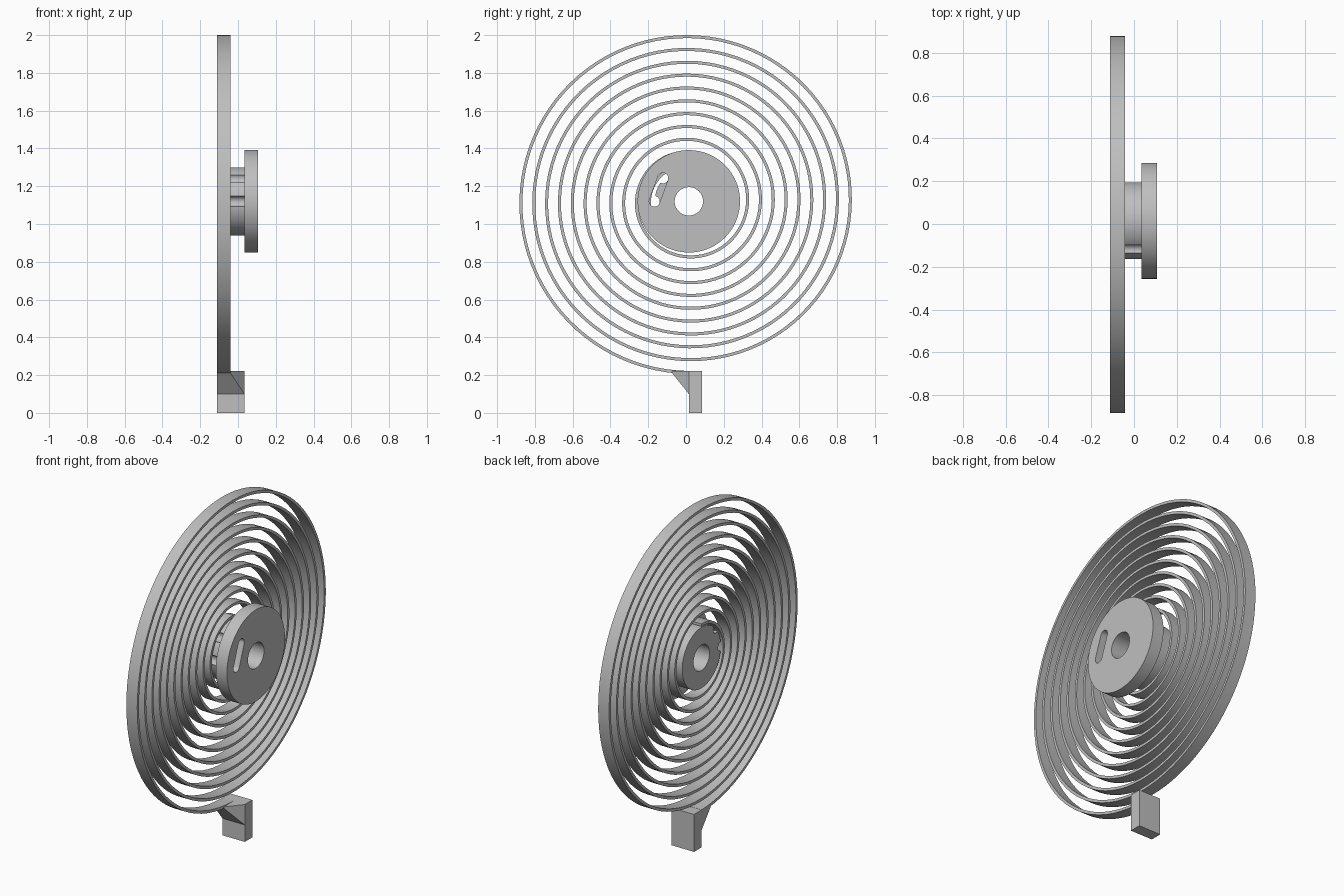
import bpy, bmesh, math
from mathutils import Vector

cube = bpy.data.objects.get("Cube")
if cube:
    bpy.data.objects.remove(cube, do_unlink=True)

grey = bpy.data.materials.new("plain grey")
grey.use_nodes = True
grey.diffuse_color = (0.52, 0.52, 0.52, 1)
grey.node_tree.nodes["Principled BSDF"].inputs["Base Color"].default_value = grey.diffuse_color

CY, CZ = 0.015, 1.12               # spindle axis, running along x
BACK, STEP, SEAT, FRONT = -0.112, -0.041, 0.034, 0.107
PIN_R = 0.028
PINS = [(-0.167, 1.12), (-0.122, 1.243)]


def make_object(name, bm):
    bmesh.ops.recalc_face_normals(bm, faces=bm.faces)
    mesh = bpy.data.meshes.new(name)
    bm.to_mesh(mesh)
    bm.free()
    obj = bpy.data.objects.new(name, mesh)
    bpy.context.collection.objects.link(obj)
    mesh.materials.append(grey)
    return obj


def prism(name, outline, x0, x1):
    """Extrude a (y, z) outline along x."""
    bm = bmesh.new()
    face = bm.faces.new([bm.verts.new((x0, y, z)) for y, z in outline])
    moved = bmesh.ops.extrude_face_region(bm, geom=[face])["geom"]
    verts = [v for v in moved if isinstance(v, bmesh.types.BMVert)]
    bmesh.ops.translate(bm, verts=verts, vec=(x1 - x0, 0, 0))
    return make_object(name, bm)


def arc(y, z, r, start=0, sweep=math.tau, n=96):
    count = n if sweep == math.tau else n + 1
    return [(y + r * math.cos(start + sweep * i / n),
             z + r * math.sin(start + sweep * i / n)) for i in range(count)]


def select_only(obj):
    bpy.ops.object.select_all(action='DESELECT')
    obj.select_set(True)
    bpy.context.view_layer.objects.active = obj


def cut(obj, outline):
    cutter = prism("cutter", outline, -1, 1)
    cutter.hide_render = True
    mod = obj.modifiers.new("cut", 'BOOLEAN')
    mod.operation, mod.solver, mod.object = 'DIFFERENCE', 'EXACT', cutter
    select_only(obj)
    bpy.ops.object.modifier_apply(modifier=mod.name)
    bpy.data.objects.remove(cutter, do_unlink=True)


def smooth(obj):
    select_only(obj)
    bpy.ops.object.shade_smooth_by_angle(angle=math.radians(30))


# Hub with bore and two pin grooves in its rim
bore = arc(CY, CZ, 0.075, n=64)
hub = prism("hub", arc(CY, CZ, 0.18), BACK, SEAT)
cut(hub, bore)
for y, z in PINS:
    cut(hub, arc(y, z, PIN_R, n=32))

# Flange disc with bore and straight slot
flange = prism("flange_disc", arc(CY, CZ, 0.271), SEAT, FRONT)
cut(flange, bore)
(ay, az), (by, bz) = PINS
lean = math.atan2(bz - az, by - ay)
slot = (arc(by, bz, PIN_R, lean - math.pi / 2, math.pi, 16)
        + arc(ay, az, PIN_R, lean + math.pi / 2, math.pi, 16))
cut(flange, slot)

# Flat spiral spring, ending at the bottom
TURNS, PITCH, END_R, THICK = 10.5, 0.068, 0.914, 0.016
steps = int(TURNS * 96)
bm = bmesh.new()
rings = []
for i in range(steps + 1):
    back = TURNS * (1 - i / steps)
    a = -math.pi / 2 - back * math.tau
    r = END_R - PITCH * back
    rings.append([bm.verts.new((x, CY + q * math.cos(a), CZ + q * math.sin(a)))
                  for x, q in ((BACK, r), (STEP, r), (STEP, r - THICK), (BACK, r - THICK))])
for p, q in zip(rings, rings[1:]):
    for k in range(4):
        m = (k + 1) % 4
        bm.faces.new((p[k], p[m], q[m], q[k]))
bm.faces.new(rings[0])
bm.faces.new(rings[-1])
spring = make_object("spiral_spring", bm)

# Anchor block under the spring end
prism("anchor_block", [(CY, 0), (0.085, 0), (0.085, 0.221), (CY, 0.221)], BACK, SEAT)

# Tapered gusset from the strip to the block
bm = bmesh.new()
for y, x1, z0 in ((-0.075, STEP, 0.213), (CY, SEAT, 0.1)):
    for x in (BACK, x1):
        for z in (z0, 0.221):
            bm.verts.new(Vector((x, y, z)))
bmesh.ops.convex_hull(bm, input=bm.verts)
bmesh.ops.dissolve_limit(bm, angle_limit=0.01, verts=bm.verts, edges=bm.edges)
make_object("anchor_gusset", bm)

for part in (hub, flange, spring):
    smooth(part)
